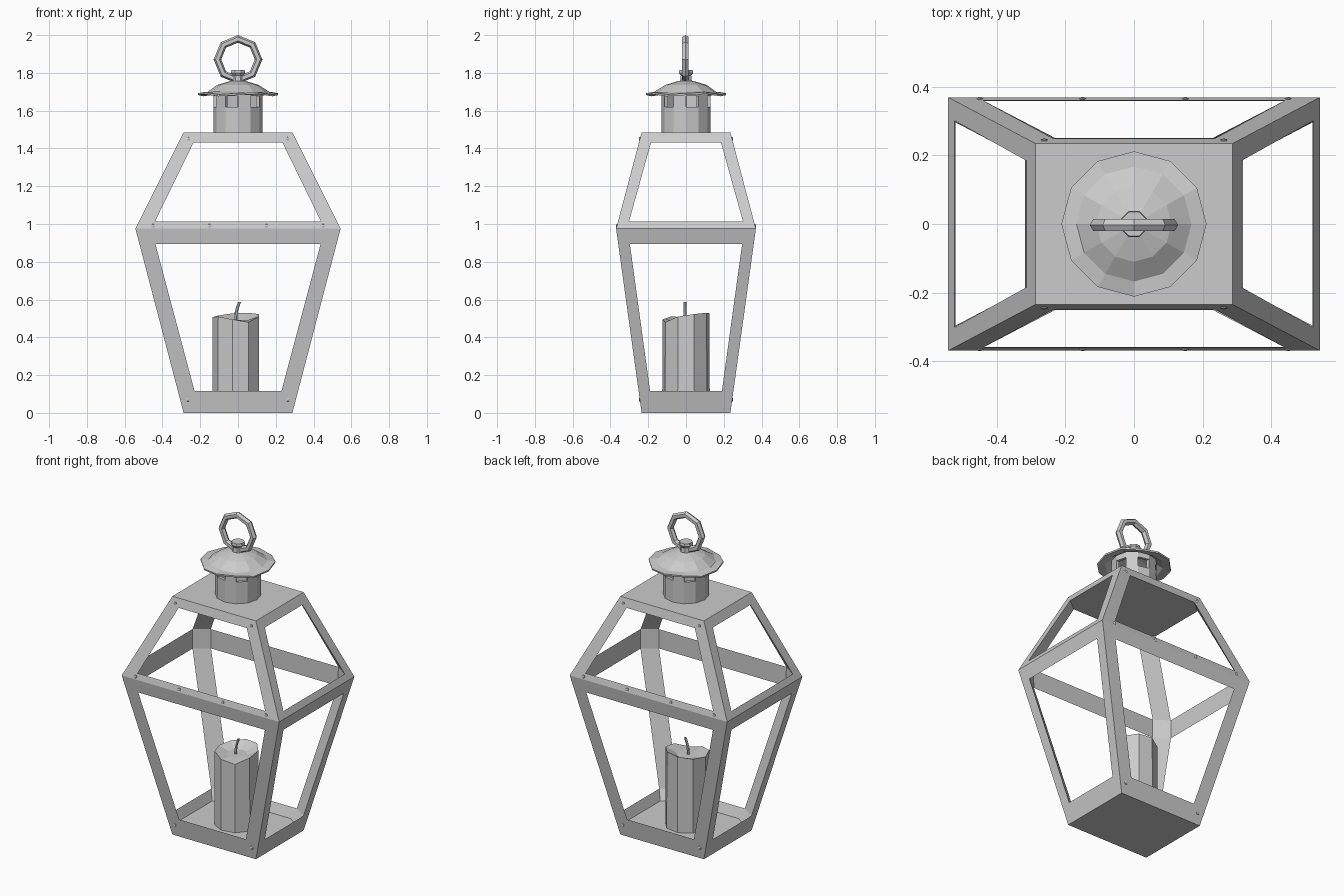
import bpy, bmesh, math
from mathutils import Vector, Matrix

if "Cube" in bpy.data.objects:
    bpy.data.objects.remove(bpy.data.objects["Cube"])


def finish(bm, name):
    bmesh.ops.remove_doubles(bm, verts=bm.verts, dist=1e-5)
    bmesh.ops.recalc_face_normals(bm, faces=bm.faces)
    me = bpy.data.meshes.new(name)
    bm.to_mesh(me)
    bm.free()
    ob = bpy.data.objects.new(name, me)
    bpy.context.collection.objects.link(ob)
    return ob


def face(bm, pts):
    return bm.faces.new([bm.verts.new(p) for p in pts])


def circle(r, z, n, cx=0, cy=0, off=0.0):
    return [Vector((cx + r * math.cos(off + 2 * math.pi * i / n),
                    cy + r * math.sin(off + 2 * math.pi * i / n), z)) for i in range(n)]


def loft(bm, rings, keep=lambda level, i: True, caps=(False, False)):
    n = len(rings[0])
    for k in range(len(rings) - 1):
        a, b = rings[k], rings[k + 1]
        for i in range(n):
            if keep(k, i):
                j = (i + 1) % n
                face(bm, [a[i], a[j], b[j], b[i]])
    if caps[0]:
        face(bm, rings[0])
    if caps[1]:
        face(bm, rings[-1])


def solidify(ob, t):
    m = ob.modifiers.new("thickness", 'SOLIDIFY')
    m.thickness = t
    m.offset = -1


# Outer half sizes of the lantern body at a given height
Z0, Z1, Z2 = 0.0, 0.975, 1.485


def half(z):
    t = (Z1 - z) / (Z1 - Z0) if z < Z1 else (z - Z1) / (Z2 - Z1)
    return 0.543 - 0.255 * t, 0.37 - 0.135 * t


def corners(z):
    x, y = half(z)
    return [Vector((sx * x, sy * y, z)) for sx, sy in ((-1, -1), (1, -1), (1, 1), (-1, 1))]


def octagon(z, ox, oy, inset=0.0, zh=None):
    x, y = half(z)
    x, y, ox, oy = x - inset, y - inset, ox - inset, oy - inset
    z = z if zh is None else zh
    return [Vector((px, py, z)) for px, py in
            ((-ox, -y), (ox, -y), (x, -oy), (x, oy), (ox, y), (-ox, y), (-x, oy), (-x, -oy))]


# Frame: pierced outer panels plus the chamfered inside
FLOOR = 0.055
bm = bmesh.new()
low_b, low_t = octagon(0.115, 0.23, 0.19), octagon(0.893, 0.437, 0.297)
up_b, up_t = octagon(1.012, 0.44, 0.302), octagon(1.432, 0.235, 0.185)
for za, zb, ob_, ot in ((Z0, Z1, low_b, low_t), (Z1, Z2, up_b, up_t)):
    a, b = corners(za), corners(zb)
    for s in range(4):
        j = (s + 1) % 4
        outer = [a[s], a[j], b[j], b[s]]
        inner = [ob_[2 * s], ob_[2 * s + 1], ot[2 * s + 1], ot[2 * s]]
        loft(bm, [outer, inner])
rings = [octagon(0.115, 0.23, 0.19, 0.025, FLOOR), low_b, low_t, up_b, up_t]
loft(bm, rings, lambda k, i: k in (0, 2) or i % 2 == 1, (True, True))
face(bm, corners(Z0))
face(bm, corners(Z2))
finish(bm, "lantern_frame")

# Rivets on the front and back panels
bm = bmesh.new()
spots = [(sx * x, z) for sx in (-1, 1) for x, z in
         ((0.265, 0.07), (0.45, 0.99), (0.15, 0.99), (0.262, 1.45))]
for sy in (-1, 1):
    for x, z in spots:
        bmesh.ops.create_uvsphere(
            bm, u_segments=6, v_segments=4, radius=0.011,
            matrix=Matrix.Translation((x, sy * half(z)[1], z)) @ Matrix.Diagonal((1, 0.5, 1, 1)))
finish(bm, "rivets")

# Chimney with six vent windows
bm = bmesh.new()
loft(bm, [circle(0.13, z, 12) for z in (1.48, 1.62, 1.678, 1.712)],
     lambda k, i: k != 1 or i % 2 == 1)
solidify(finish(bm, "chimney"), 0.018)

# Hood with a slightly wavy rim
bm = bmesh.new()
prof = [(0.212, 1.692), (0.168, 1.698), (0.11, 1.736), (0.04, 1.757)]
rings = [circle(r, z, 12) for r, z in prof]
for i, v in enumerate(rings[0]):
    v.z += 0.007 * math.sin(i * 2.1)
for i, v in enumerate(rings[1]):
    v.z += 0.005 * math.sin(i * 1.7)
loft(bm, rings, caps=(False, True))
solidify(finish(bm, "hood"), 0.01)

# Knob that holds the carrying ring
bm = bmesh.new()
loft(bm, [circle(r, z, 8, off=math.pi / 8) for r, z in
          ((0.035, 1.745), (0.03, 1.785), (0.041, 1.8), (0.038, 1.815))], caps=(True, True))
finish(bm, "knob")

# Carrying ring
bpy.ops.mesh.primitive_torus_add(major_segments=8, minor_segments=6, major_radius=0.109,
                                 minor_radius=0.02, location=(0, -0.003, 1.871),
                                 rotation=(math.pi / 2, 0, 0))
bpy.context.object.name = "carrying_ring"

# Candle with a melted, uneven top
bm = bmesh.new()
cx, n = -0.008, 9
off = math.radians(-100)
base = circle(0.128, FLOOR - 0.003, n, cx, 0, off)
rim = circle(0.126, 0.515, n, cx, 0, off)
for v, dz in zip(rim, (-0.02, -0.035, -0.005, 0.008, 0.015, 0.012, 0.0, -0.008, -0.005)):
    v.z += dz
pool = circle(0.06, 0.49, n, cx, 0, off)
loft(bm, [base, rim, pool], caps=(True, True))
finish(bm, "candle")

# Bent wick
bm = bmesh.new()
loft(bm, [circle(0.008, z, 6, x, -0.005) for x, z in
          ((-0.012, 0.485), (-0.01, 0.53), (-0.002, 0.56), (0.008, 0.587))], caps=(True, True))
finish(bm, "wick")
